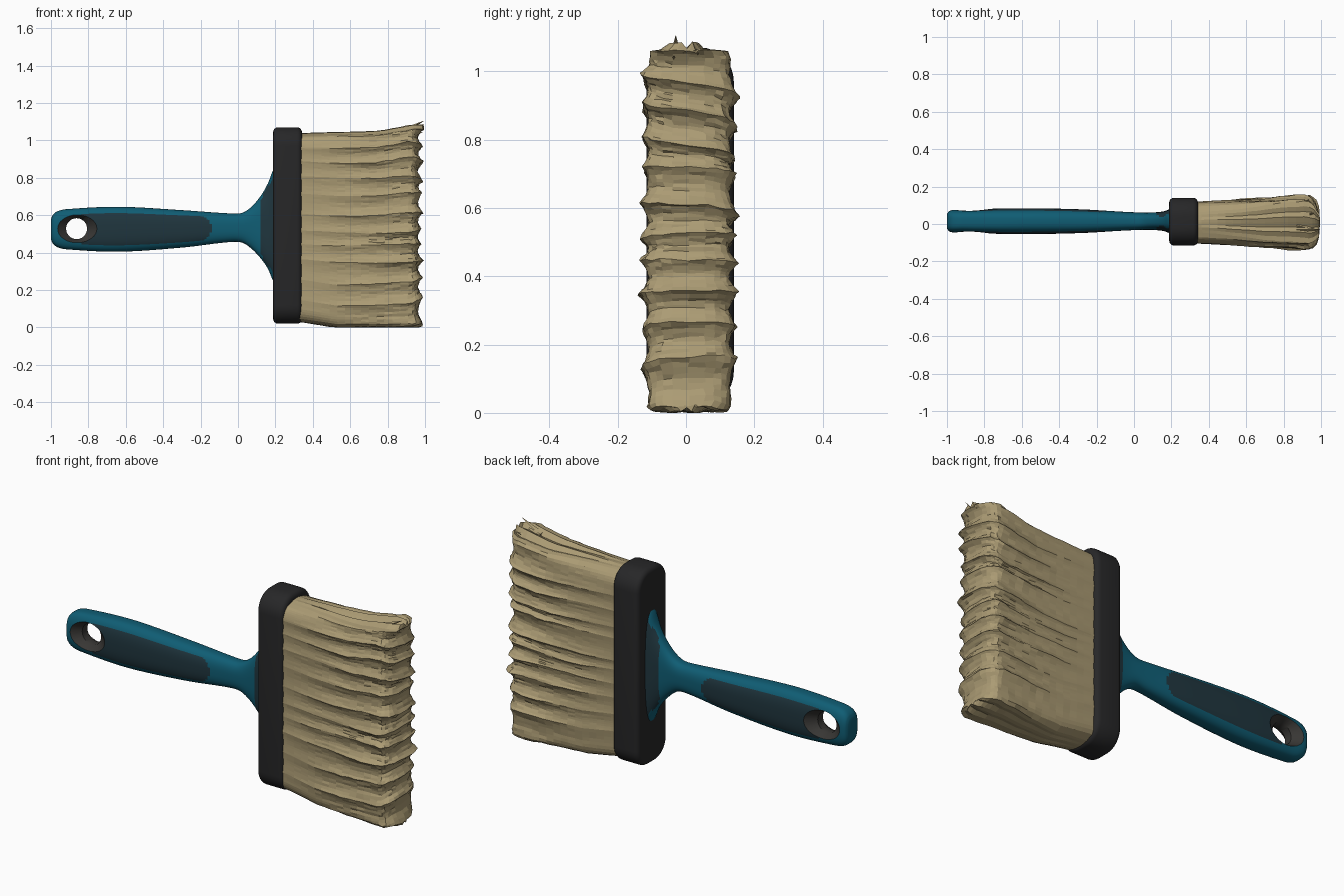
import bpy, bmesh, math, random
from mathutils import Matrix, Vector

if "Cube" in bpy.data.objects:
    bpy.data.objects.remove(bpy.data.objects["Cube"])

random.seed(11)

def material(name, rgb):
    m = bpy.data.materials.new(name)
    m.diffuse_color = (*rgb, 1)
    m.use_nodes = True
    m.node_tree.nodes["Principled BSDF"].inputs["Base Color"].default_value = m.diffuse_color
    return m

TEAL = material("teal_plastic", (0.005, 0.11, 0.175))
GRIP = material("dark_slate_grip", (0.014, 0.036, 0.048))
HOLE = material("grey_hole", (0.04, 0.038, 0.035))
BLACK = material("black_ferrule", (0.02, 0.02, 0.021))
TAN = material("tan_bristle", (0.41, 0.33, 0.175))

def finish(bm, name, mats, smooth=None):
    bmesh.ops.recalc_face_normals(bm, faces=bm.faces)
    me = bpy.data.meshes.new(name)
    bm.to_mesh(me)
    bm.free()
    for m in mats:
        me.materials.append(m)
    ob = bpy.data.objects.new(name, me)
    bpy.context.collection.objects.link(ob)
    bpy.ops.object.select_all(action='DESELECT')
    ob.select_set(True)
    bpy.context.view_layer.objects.active = ob
    if smooth:
        bpy.ops.object.shade_smooth_by_angle(angle=math.radians(smooth))
    return ob

def loft(bm, rings):
    """Closed rings of points joined by quads and capped."""
    vs = [[bm.verts.new(p) for p in r] for r in rings]
    n = len(vs[0])
    for a, b in zip(vs, vs[1:]):
        for i in range(n):
            bm.faces.new((a[i], a[(i + 1) % n], b[(i + 1) % n], b[i]))
    bm.faces.new(vs[0][::-1])
    bm.faces.new(vs[-1])

# Handle stations: x, centre z, half height, half depth
ST = [(-1.0, .525, .055, .038), (-.99, .525, .077, .053), (-.965, .525, .096, .06),
      (-.92, .525, .107, .061), (-.64, .525, .12, .069), (-.3, .527, .1, .064),
      (-.05, .533, .077, .05), (.02, .533, .079, .047), (.07, .533, .11, .046),
      (.12, .536, .165, .048), (.16, .542, .228, .053), (.185, .545, .29, .062),
      (.2, .545, .31, .068)]

def slope(i, k):
    a, b = ST[max(i - 1, 0)], ST[min(i + 1, len(ST) - 1)]
    return (b[k] - a[k]) / (b[0] - a[0])

def station(i, f):
    """Smooth curve between stations i and i+1."""
    a, b = ST[i], ST[i + 1]
    d = b[0] - a[0]
    return [a[0] + d * f] + [
        (2*f**3 - 3*f**2 + 1) * a[k] + (f**3 - 2*f**2 + f) * d * slope(i, k)
        + (3*f**2 - 2*f**3) * b[k] + (f**3 - f**2) * d * slope(i + 1, k) for k in (1, 2, 3)]

def power(c, e):
    return math.copysign(abs(c) ** e, c)

sections = []
for i in range(len(ST) - 1):
    n = max(3, int((ST[i + 1][0] - ST[i][0]) / 0.014))
    sections += [station(i, j / n) for j in range(n)]
sections.append(list(ST[-1]))
SIDES = 72
bm = bmesh.new()
rings = []
for x, cz, hz, hy in sections:
    e = .62 + .13 * min(max((x + .85) / .3, 0), 1)  # squarer towards the hole end
    rings.append([(x, .015 + hy * power(math.cos(2 * math.pi * s / SIDES), e),
                   cz + hz * power(math.sin(2 * math.pi * s / SIDES), .75)) for s in range(SIDES)])
loft(bm, rings)
# Grip pads on both broad sides, and dark pads on the flare
for f in bm.faces:
    c = f.calc_center_median()
    x, cz, hz, hy = min(sections, key=lambda q: abs(q[0] - c.x))
    limit = 0.0
    if -.83 < c.x < -.14:
        limit = .7 * math.sqrt(1 - max(0, (c.x + .2) / .06) ** 2)
    elif c.x > .125:
        limit = .9
    f.material_index = 1 if abs(c.z - cz) / hz < limit else 0
handle = finish(bm, "handle", [TEAL, GRIP, HOLE])

# Hanging hole with a flared recess on each side
bm = bmesh.new()
loft(bm, [[(-.863 + rx * math.cos(a * math.pi / 18), .015 + y, .528 + rz * math.sin(a * math.pi / 18))
           for a in range(36)]
          for y, rx, rz in ((-.1, .148, .1), (-.022, .056, .056), (.022, .056, .056), (.1, .148, .1))])
for f in bm.faces:
    f.material_index = 2
cutter = finish(bm, "hole_cutter", [TEAL, GRIP, HOLE])
cutter.hide_render = True
mod = handle.modifiers.new("hole", 'BOOLEAN')
mod.operation = 'DIFFERENCE'
mod.solver = 'EXACT'
mod.object = cutter
bpy.context.view_layer.objects.active = handle
bpy.ops.object.modifier_apply(modifier="hole")
bpy.data.objects.remove(cutter)
handle.select_set(True)
bpy.ops.object.shade_smooth_by_angle(angle=math.radians(35))

# Ferrule: rounded block
bm = bmesh.new()
bmesh.ops.create_cube(bm, size=1, matrix=Matrix.Translation((.265, .0125, .545))
                      @ Matrix.Diagonal((.154, .255, 1.05, 1)))
long_edges = [e for e in bm.edges if abs(e.verts[0].co.x - e.verts[1].co.x) > .1]
bmesh.ops.bevel(bm, geom=long_edges, offset=.1, segments=8, profile=.5, affect='EDGES')
rims = [e for e in bm.edges if e.calc_face_angle(0) > 1.2]
bmesh.ops.bevel(bm, geom=rims, offset=.026, segments=4, profile=.5, affect='EDGES')
finish(bm, "ferrule", [BLACK], 40)

# Bristles: slices stacked in z, each wrapping front, tip and back; sharp tuft ridges
def ramp(x):
    return min(max((x - .33) / .6, 0), 1)

def z_range(x):
    k = ramp(x)
    lo = .035 - .03 * min(k * 3, 1) + .03 * max(0, (x - .93) / .06)
    return lo, 1.03 + .03 * max(0, (k - .65) / .35) ** 1.3

path = []  # x, y, outward normal
for i in range(15):
    x = .32 + .59 * i / 14
    path.append((x, -(.108 + .011 * ramp(x)), 0, -1))
for i in range(1, 12):
    a = -math.pi / 2 + math.pi * i / 12
    path.append((.91 + .052 * power(math.cos(a), .7), .119 * power(math.sin(a), .7),
                 math.cos(a), math.sin(a)))
path += [(x, -y, nx, -ny) for x, y, nx, ny in path[14::-1]]
P = len(path)

# Ridge heights along the front and the back
FRONT = [0, .12, .235, .345, .44, .51, .61, .72, .81, .9, .98, 1.05]
BACK = [0, .16, .255, .35, .435, .51, .57, .69, .745, .84, .925, 1.05]
TUFTS, SUB = len(FRONT) - 1, 9
tufts = [dict(f=FRONT[k] / 1.05, b=BACK[k] / 1.05,
              amp=random.uniform(.75, 1.15), ph=random.uniform(0, 6.28), w=random.uniform(3, 7),
              sway=.006 if 0 < k < TUFTS else 0) for k in range(TUFTS + 1)]

def peak(q, i):
    s = min(max((i / (P - 1) - .35) / .3, 0), 1)
    return q['f'] * (1 - s) + q['b'] * s + q['sway'] * math.sin(q['w'] * i / P * 2 + q['ph'])

bm = bmesh.new()
slices = []
for g in range(TUFTS):
    a, b = tufts[g], tufts[g + 1]
    for j in range(SUB + (g == TUFTS - 1)):
        f = j / SUB
        row = []
        for i, (x, y, nx, ny) in enumerate(path):
            k = ramp(x)
            t = peak(a, i) * (1 - f) + peak(b, i) * f
            q = a if f < .5 else b
            crest = abs(2 * f - 1) ** 1.8 * q['amp'] * (.8 + .2 * math.sin(i * .6 + q['ph']))
            out = (.004 + .03 * k ** 1.2) * crest
            e = 1 - min(max(min(t, 1 - t) / .07, 0), 1)
            my = 1 - (.55 - .3 * k) * (1 - math.sqrt(1 - e * e))
            lo, hi = z_range(x)
            r = lambda: random.uniform(-.0035, .0035) * k
            row.append(bm.verts.new((x + nx * out + r(), .008 + y * my + ny * out + r(),
                                     max(lo + (hi - lo) * t + r(), .002))))
        slices.append(row)
for a, b in zip(slices, slices[1:]):
    for i in range(P):
        bm.faces.new((a[i], a[(i + 1) % P], b[(i + 1) % P], b[i]))
# Ends of the block, with ridges running along x
for row, up in ((slices[0], -.012), (slices[-1], .02)):
    lines = []
    for i in range(P // 2):
        p, q, k = row[i], row[P - 1 - i], ramp(path[i][0])
        mid = [bm.verts.new(p.co.lerp(q.co, s / 8) + Vector((0, 0, up * (
            .5 * math.sin(math.pi * s / 8) + k * (s % 3 - 1) * .8)))) for s in range(1, 8)]
        for v in mid:
            v.co.z = max(v.co.z, 0)
        lines.append([p] + mid + [q])
    for a, b in zip(lines, lines[1:]):
        for s in range(8):
            bm.faces.new((a[s], a[s + 1], b[s + 1], b[s]))
    for s in range(8):
        bm.faces.new((lines[-1][s], lines[-1][s + 1], row[P // 2]))
finish(bm, "bristles", [TAN])

# Loose wisps at the upper corner of the tip
bm = bmesh.new()
def wisp(p, d, length, r):
    rot = Vector(d).to_track_quat('Z', 'Y').to_matrix().to_4x4()
    bmesh.ops.create_cone(bm, cap_ends=True, segments=4, radius1=r, radius2=.001, depth=length,
                          matrix=Matrix.Translation(p) @ rot)
for _ in range(8):
    wisp((random.uniform(.91, .945), random.uniform(-.07, .08), random.uniform(1.03, 1.06)),
         (1, random.uniform(-.3, .3), .3), .1, .018)
wisp((.935, -.03, 1.075), (1, 0, .5), .13, .016)
finish(bm, "loose_wisps", [TAN])
